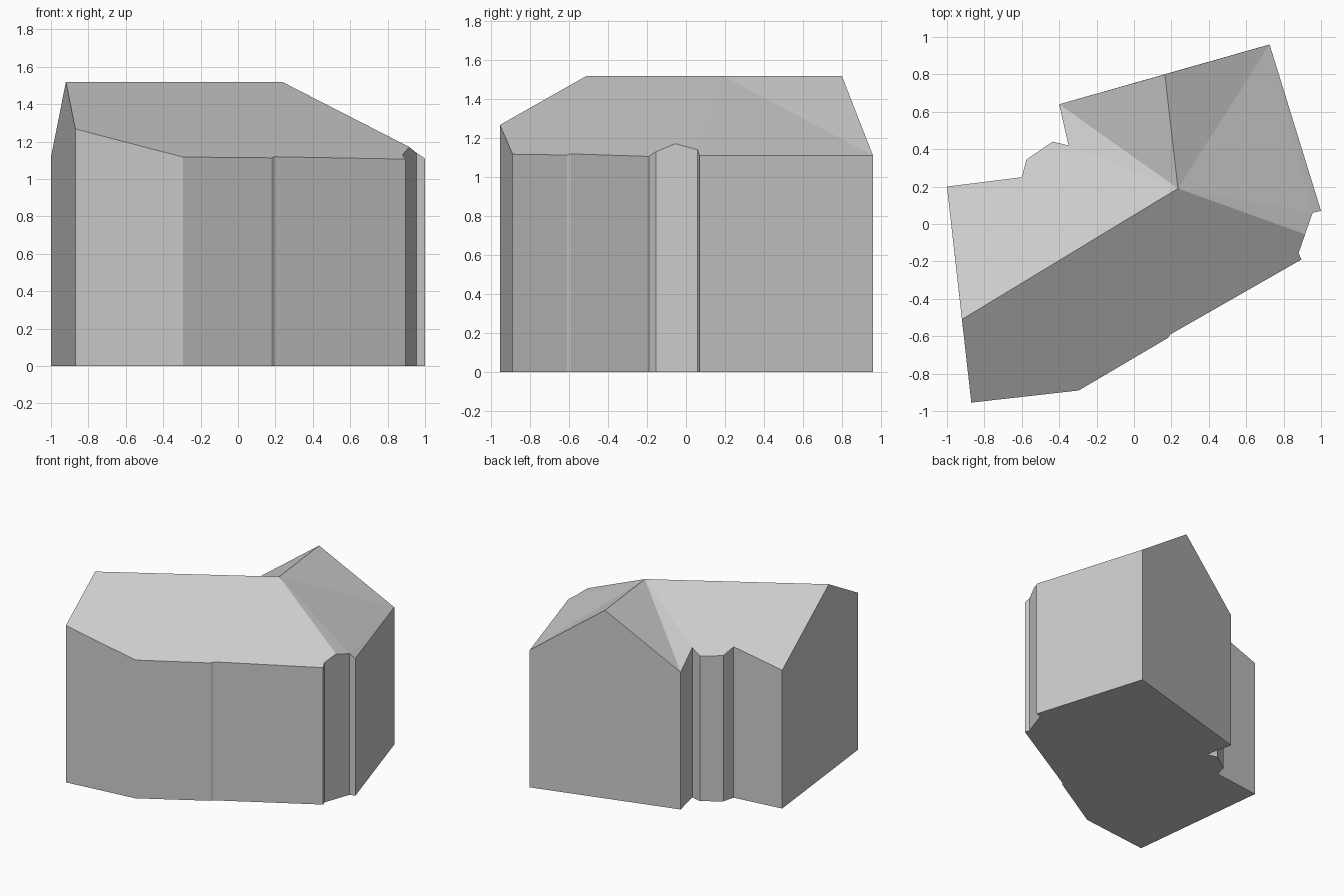
import bpy
import bmesh
from mathutils import Vector

default_cube = bpy.data.objects.get("Cube")
if default_cube:
    bpy.data.objects.remove(default_cube, do_unlink=True)

# One plain grey for the whole building
grey = bpy.data.materials.new("plain grey")
grey.use_nodes = True
colour = (0.6, 0.6, 0.6, 1)
grey.diffuse_color = colour
grey.node_tree.nodes["Principled BSDF"].inputs["Base Color"].default_value = colour

ridge_height = 1.52
eaves_height = 1.11
pitch = 0.62

# Ridge points: main gable, meeting of the ridges, wing gable
main_peak = Vector((-0.92, -0.51, ridge_height))
junction = Vector((0.235, 0.19, ridge_height))
wing_peak = Vector((0.165, 0.80, ridge_height))


def main_roof_height(x, y):
    """Height of the main pitched roof above a footprint point."""
    along = (junction - main_peak).normalized()
    offset = Vector((x, y, ridge_height)) - main_peak
    return ridge_height - pitch * along.cross(offset).length


def make_object(name, faces):
    """Build a flat-shaded object from polygons, joining shared corners."""
    bm = bmesh.new()
    for polygon in faces:
        bm.faces.new([bm.verts.new(corner) for corner in polygon])
    bmesh.ops.remove_doubles(bm, verts=bm.verts, dist=0.0001)
    # Fix the creases where roof surfaces are slightly bent
    bent = [f for f in bm.faces if len(f.verts) > 4]
    bmesh.ops.triangulate(bm, faces=bent)
    mesh = bpy.data.meshes.new(name)
    bm.to_mesh(mesh)
    bm.free()
    mesh.materials.append(grey)
    obj = bpy.data.objects.new(name, mesh)
    bpy.context.collection.objects.link(obj)
    return obj


# Footprint, counterclockwise, grouped by the roof slope above it
front_side = [(-0.87, -0.955), (-0.295, -0.89), (0.18, -0.61), (0.195, -0.59),
              (0.895, -0.19), (0.88, -0.155), (0.915, -0.055)]
wing_side = [(0.955, 0.06), (1, 0.07), (0.725, 0.96), (-0.4, 0.64)]
back_side = [(-0.35, 0.42), (-0.435, 0.44), (-0.575, 0.345),
             (-0.6, 0.25), (-1, 0.2)]

front_eaves = [Vector((x, y, main_roof_height(x, y))) for x, y in front_side]
wing_eaves = [Vector((x, y, eaves_height)) for x, y in wing_side]
wing_eaves[0].z += 0.03
back_eaves = [Vector((x, y, main_roof_height(x, y))) for x, y in back_side]
eaves = front_eaves + wing_eaves + back_eaves

wing_near, wing_far = wing_eaves[-2:]
gables = {len(eaves) - 1: main_peak, eaves.index(wing_near): wing_peak}


def ground(point):
    return Vector((point.x, point.y, 0))


# Walls, with the two gable ends reaching up to the ridge
wall_faces = []
for i, start in enumerate(eaves):
    end = eaves[(i + 1) % len(eaves)]
    wall_faces.append([ground(start), ground(end), end, start])
    if i in gables:
        wall_faces.append([start, end, gables[i]])
wall_faces.append([ground(p) for p in reversed(eaves)])
make_object("walls_and_floor", wall_faces)

# Roof slopes around the junction of the two ridges
roof_faces = [
    [main_peak] + front_eaves + [junction],
    [junction, front_eaves[-1]] + wing_eaves[:-1],
    [junction, wing_near, wing_peak],
    [junction, wing_peak, wing_far],
    [junction, wing_far] + back_eaves + [main_peak],
]
make_object("roof", roof_faces)
